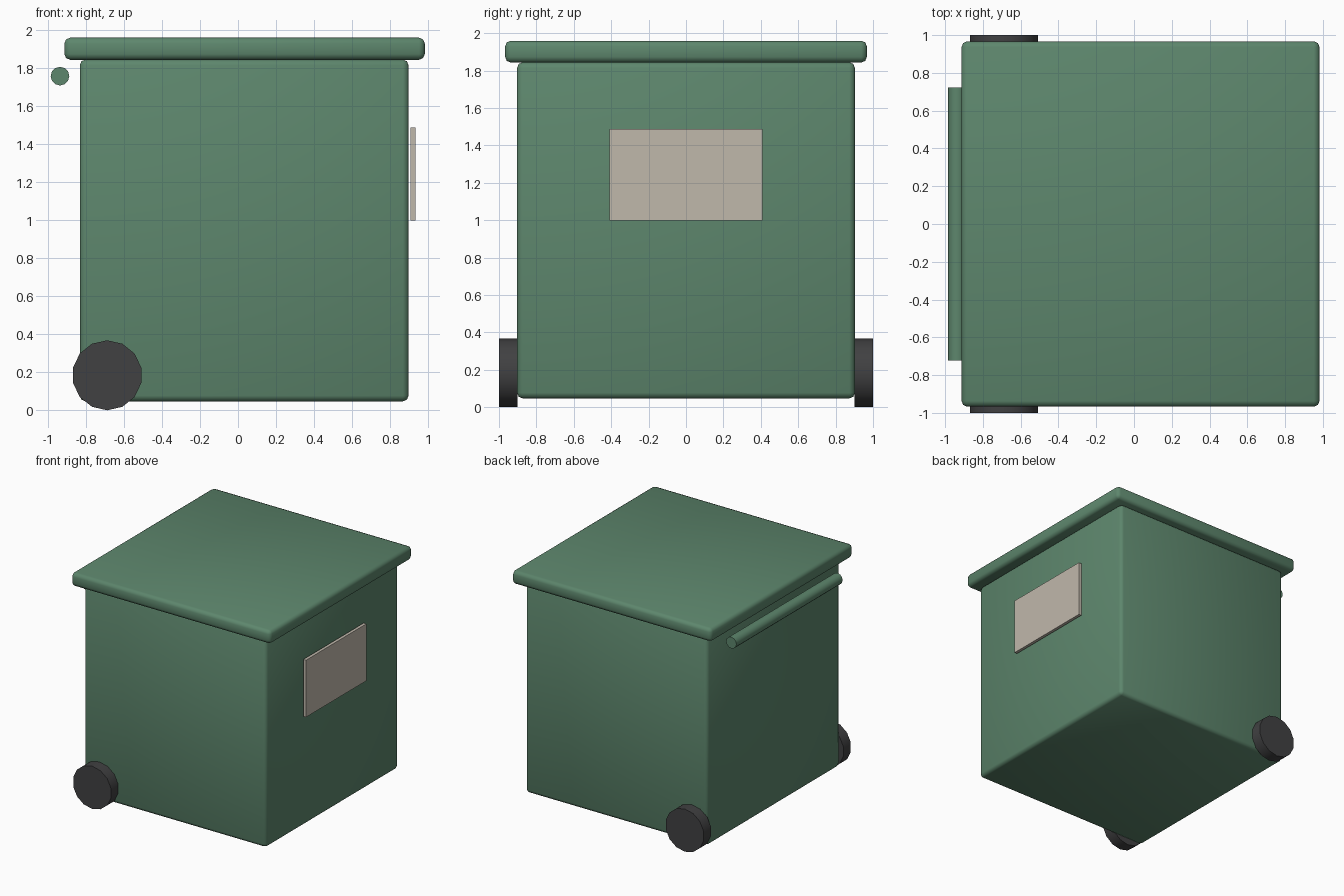
import bpy
import math

default = bpy.data.objects.get("Cube")
if default:
    bpy.data.objects.remove(default, do_unlink=True)


def material(name, color):
    mat = bpy.data.materials.new(name)
    mat.use_nodes = True
    rgba = (*color, 1.0)
    mat.diffuse_color = rgba
    mat.node_tree.nodes["Principled BSDF"].inputs["Base Color"].default_value = rgba
    return mat


green = material("bin green", (0.11, 0.24, 0.152))
rubber = material("dark rubber", (0.052, 0.052, 0.054))
beige = material("label beige", (0.53, 0.48, 0.41))


def box(name, low, high, mat, bevel=0.0):
    """Box between two corners, optionally with rounded edges."""
    bpy.ops.mesh.primitive_cube_add(
        size=1, location=[(a + b) / 2 for a, b in zip(low, high)])
    obj = bpy.context.object
    obj.name = name
    obj.scale = [b - a for a, b in zip(low, high)]
    bpy.ops.object.transform_apply(location=False, rotation=False, scale=True)
    obj.data.materials.append(mat)
    if bevel:
        mod = obj.modifiers.new("rounded edges", "BEVEL")
        mod.width = bevel
        mod.segments = 2
        bpy.ops.object.modifier_apply(modifier=mod.name)
        bpy.ops.object.shade_smooth()
    return obj


def rod(name, x, z, radius, y_from, y_to, sides, mat):
    """Cylinder lying along y."""
    bpy.ops.mesh.primitive_cylinder_add(
        vertices=sides, radius=radius, depth=y_to - y_from,
        location=(x, (y_from + y_to) / 2, z), rotation=(math.pi / 2, 0, 0))
    obj = bpy.context.object
    obj.name = name
    obj.data.materials.append(mat)
    bpy.ops.object.shade_smooth_by_angle(angle=math.radians(40))
    return obj


# Container and overhanging lid
box("bin_body", (-0.832, -0.903, 0.047), (0.897, 0.903, 1.844), green, 0.03)
box("lid", (-0.913, -0.967, 1.843), (0.982, 0.967, 1.959), green, 0.03)

# Label panel on the +x side
box("label_panel", (0.908, -0.41, 0.997), (0.934, 0.41, 1.487), beige)

# Push handle along the -x side
rod("handle", -0.936, 1.757, 0.049, -0.722, 0.722, 12, green)

# Wheels at the lower corners of the -x side
rod("front_wheel", -0.688, 0.184, 0.184, -1.0, -0.9, 14, rubber)
rod("back_wheel", -0.688, 0.184, 0.184, 0.9, 1.0, 14, rubber)
